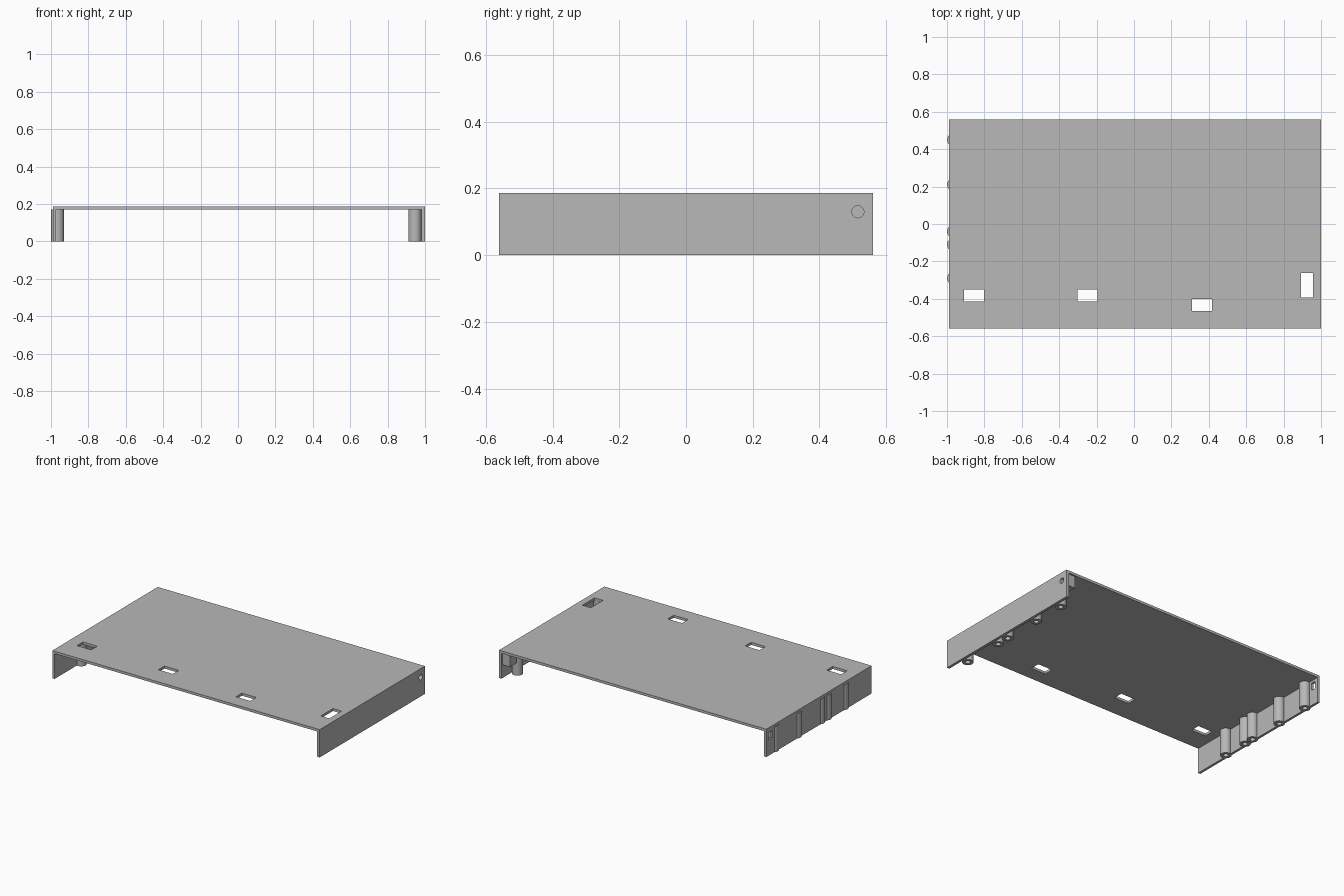
import bpy
import bmesh
from mathutils import Matrix, Vector

cube = bpy.data.objects.get("Cube")
if cube:
    bpy.data.objects.remove(cube, do_unlink=True)

grey = bpy.data.materials.new("plain grey")
grey.use_nodes = True
grey.diffuse_color = (0.48, 0.48, 0.48, 1)
grey.node_tree.nodes["Principled BSDF"].inputs["Base Color"].default_value = grey.diffuse_color

TOP, UNDER, BACK = 0.187, 0.17, 0.56
LEFT, RIGHT = -0.99, 1.0


def finish(name, bm, cutter=False):
    mesh = bpy.data.meshes.new(name)
    bm.to_mesh(mesh)
    bm.free()
    mesh.materials.append(grey)
    ob = bpy.data.objects.new(name, mesh)
    bpy.context.collection.objects.link(ob)
    if cutter:
        ob.hide_render = True
        ob.hide_viewport = True
        ob.display_type = 'WIRE'
    return ob


def add_box(bm, low, high):
    low, high = Vector(low), Vector(high)
    mat = Matrix.Translation((low + high) / 2) @ Matrix.Diagonal(high - low).to_4x4()
    bmesh.ops.create_cube(bm, size=1, matrix=mat)


def boxes(name, spans, cutter=False):
    bm = bmesh.new()
    for low, high in spans:
        add_box(bm, low, high)
    return finish(name, bm, cutter)


def cylinders(name, spots, radius, depth, axis='Z', cutter=False):
    bm = bmesh.new()
    turn = Matrix.Rotation(1.5707963, 4, 'Y') if axis == 'X' else Matrix()
    for spot in spots:
        bmesh.ops.create_cone(bm, cap_ends=True, segments=32, radius1=radius, radius2=radius,
                              depth=depth, matrix=Matrix.Translation(spot) @ turn)
    return finish(name, bm, cutter)


def cut(ob, cutter):
    mod = ob.modifiers.new("cut", 'BOOLEAN')
    mod.operation = 'DIFFERENCE'
    mod.solver = 'EXACT'
    mod.object = cutter


def smooth(ob):
    bpy.ops.object.select_all(action='DESELECT')
    bpy.context.view_layer.objects.active = ob
    ob.select_set(True)
    bpy.ops.object.shade_smooth_by_angle()


# Top plate with four slots
plate = boxes("top_plate", [((LEFT, -BACK, UNDER), (RIGHT, BACK, TOP))])
slots = [(-0.855, -0.383, 0.107, 0.064), (-0.248, -0.383, 0.107, 0.064),
         (0.363, -0.432, 0.107, 0.064), (0.924, -0.328, 0.064, 0.13)]
slot_cutter = boxes("slot_cutter", [((x - w / 2, y - d / 2, 0.16), (x + w / 2, y + d / 2, 0.2))
                                    for x, y, w, d in slots], cutter=True)
cut(plate, slot_cutter)

# Side walls hanging below the plate
left_wall = boxes("wall_plus_x", [((RIGHT - 0.018, -BACK, 0), (RIGHT, BACK, UNDER))])
right_wall = boxes("wall_minus_x", [((LEFT, -BACK, 0), (LEFT + 0.016, BACK, UNDER))])

# Hollow screw pillars along each wall
rows = [("pillars_plus_x", 0.946, (0.44, 0.21, -0.055, -0.145, -0.43), left_wall),
        ("pillars_minus_x", -0.965, (0.45, 0.21, -0.04, -0.11, -0.29), right_wall)]
for name, x, ys, wall in rows:
    pillars = cylinders(name, [(x, y, UNDER / 2) for y in ys], 0.0345, UNDER)
    bores = cylinders(name + "_bores", [(x, y, 0.05) for y in ys], 0.016, 0.18, cutter=True)
    cut(pillars, bores)
    cut(wall, bores)
    smooth(pillars)

# Round socket in one wall, backed by a small block
block = boxes("socket_block", [((0.925, 0.48, 0.09), (RIGHT - 0.018, 0.55, UNDER))])
socket = cylinders("socket_cutter", [(0.99, 0.515, 0.13)], 0.018, 0.09, 'X', cutter=True)
cut(block, socket)
cut(left_wall, socket)

# Rectangular opening in the other wall
opening = boxes("opening_cutter", [((-1.1, 0.5, 0.105), (-0.9, 0.537, 0.155))], cutter=True)
cut(right_wall, opening)
